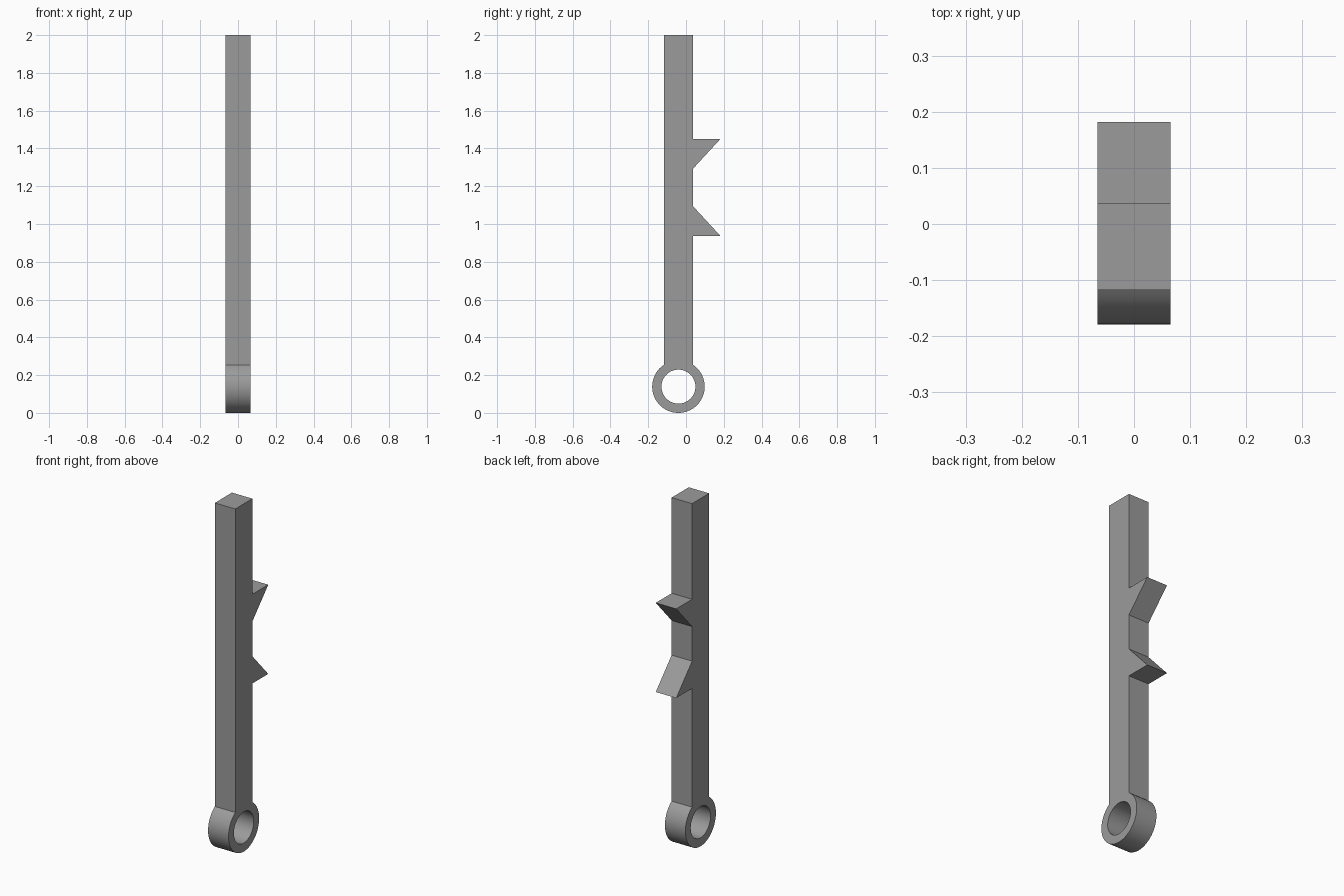
import bpy, bmesh, math
from mathutils import Vector

if "Cube" in bpy.data.objects:
    bpy.data.objects.remove(bpy.data.objects["Cube"])

HALF_W = 0.065                    # half thickness along x
CY, CZ, R_OUT, R_IN = -0.04, 0.139, 0.139, 0.09
FRONT, BACK, TIP = -0.1175, 0.0375, 0.182

grey = bpy.data.materials.new("grey")
grey.diffuse_color = (0.33, 0.33, 0.33, 1)
grey.use_nodes = True
grey.node_tree.nodes["Principled BSDF"].inputs["Base Color"].default_value = grey.diffuse_color

bm = bmesh.new()


def vert(y, z):
    return bm.verts.new((-HALF_W, y, z))


# Ring angles: the arc under the bar first, then the exposed arc
start = math.acos((BACK - CY) / R_OUT)
end = math.pi - start
TOP, REST = 18, 46
angles = [start + (end - start) * i / TOP for i in range(TOP)]
angles += [end + (2 * math.pi - (end - start)) * i / REST for i in range(REST)]


def circle(radius):
    return [vert(CY + radius * math.cos(a), CZ + radius * math.sin(a)) for a in angles]


# Eye ring at the foot
outer, inner = circle(R_OUT), circle(R_IN)
n = len(angles)
for i in range(n):
    j = (i + 1) % n
    bm.faces.new((outer[i], outer[j], inner[j], inner[i]))

# Bar with two mirrored teeth on the back, sharing the arc with the ring
outline = [(FRONT, 2.0), (BACK, 2.0),
           (BACK, 1.45), (TIP, 1.45), (BACK, 1.293),
           (BACK, 1.094), (TIP, 0.937), (BACK, 0.937)]
bm.faces.new(outer[:TOP + 1] + [vert(y, z) for y, z in outline])

# Extrude the profile across the width
result = bmesh.ops.extrude_face_region(bm, geom=bm.faces[:])
moved = [g for g in result["geom"] if isinstance(g, bmesh.types.BMVert)]
bmesh.ops.translate(bm, verts=moved, vec=Vector((2 * HALF_W, 0, 0)))
bmesh.ops.recalc_face_normals(bm, faces=bm.faces[:])

mesh = bpy.data.meshes.new("notched_bar")
bm.to_mesh(mesh)
bm.free()
mesh.materials.append(grey)
bar = bpy.data.objects.new("notched_bar", mesh)
bpy.context.collection.objects.link(bar)
bpy.context.view_layer.objects.active = bar
bar.select_set(True)
bpy.ops.object.shade_smooth_by_angle(angle=math.radians(30))
